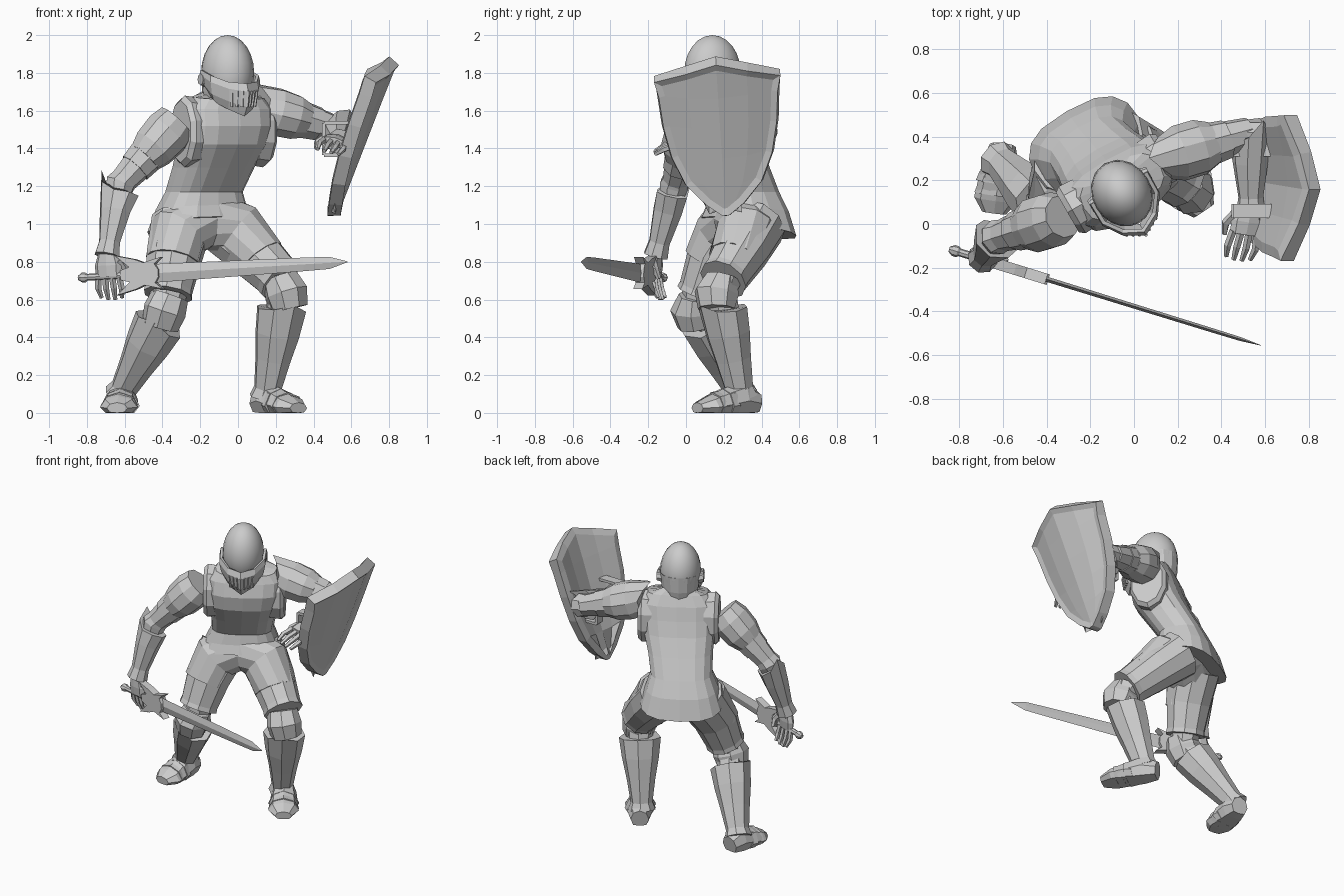
import bpy, bmesh, math
from mathutils import Vector as V

if "Cube" in bpy.data.objects:
    bpy.data.objects.remove(bpy.data.objects["Cube"])

FWD, LEFT, UP = V((.5, -.866, 0)), V((.866, .5, 0)), V((0, 0, 1))   # body is turned 30 degrees


def mesh(name, verts, faces, thick=0):
    me = bpy.data.meshes.new(name)
    me.from_pydata([tuple(v) for v in verts], [], faces)
    bm = bmesh.new()
    bm.from_mesh(me)
    bmesh.ops.recalc_face_normals(bm, faces=bm.faces)
    bm.to_mesh(me)
    bm.free()
    ob = bpy.data.objects.new(name, me)
    bpy.context.collection.objects.link(ob)
    if thick:
        m = ob.modifiers.new("thickness", 'SOLIDIFY')
        m.thickness, m.offset = thick, 0
    return ob


def loft(name, rings):
    n, k = len(rings[0]), len(rings)
    faces = [(r*n+i, r*n+(i+1) % n, r*n+n+(i+1) % n, r*n+n+i) for r in range(k-1) for i in range(n)]
    faces += [tuple(range(n)), tuple(range((k-1)*n, k*n))]
    return mesh(name, [v for r in rings for v in r], faces)


def strip(name, rows, thick=0):
    n = len(rows[0])
    faces = [(r*n+i, r*n+i+1, r*n+n+i+1, r*n+n+i) for r in range(len(rows)-1) for i in range(n-1)]
    return mesh(name, [v for r in rows for v in r], faces, thick)


def limb(name, pts, radii, front=FWD, n=8, peak=0, floor=False):
    """Faceted tube; radii are (side, front); peak draws the first rim to a point on the front."""
    pts, rings = [V(p) for p in pts], []
    for k, p in enumerate(pts):
        d = (pts[min(k+1, len(pts)-1)] - pts[max(k-1, 0)]).normalized()
        f = V(front)
        a = (f - d*f.dot(d)).normalized()
        b = d.cross(a)
        rs, rf = radii[k] if isinstance(radii[k], tuple) else (radii[k], radii[k])
        ring = []
        for i in range(n):
            t = math.tau*i/n
            q = p + a*rf*math.cos(t) + b*rs*math.sin(t)
            if k == 0 and peak:
                q -= d*peak*max(0, math.cos(t))**3
            if floor:
                q.z = max(q.z, 0)
            ring.append(q)
        rings.append(ring)
    return loft(name, rings)


def box(name, center, ax, ay, az):
    c, ax, ay, az = V(center), V(ax), V(ay), V(az)
    return loft(name, [[c+s*az+i*ax+j*ay for i, j in ((-1, -1), (1, -1), (1, 1), (-1, 1))] for s in (-1, 1)])


# Tunic: rings of centre, half width, half depth, front lift
rings = []
for c, w, h, lift in (((-.20, .33, .98), .275, .215, .06), ((-.195, .325, 1.08), .238, .185, .02),
                      ((-.18, .31, 1.17), .203, .152, 0), ((-.13, .25, 1.30), .215, .16, 0),
                      ((-.085, .195, 1.42), .238, .17, 0), ((-.065, .175, 1.52), .25, .16, 0),
                      ((-.06, .175, 1.61), .25, .135, 0), ((-.055, .17, 1.67), .20, .11, -.01),
                      ((-.055, .165, 1.69), .09, .085, -.05)):
    ring = []
    for i in range(16):
        s, co = math.sin(math.tau*i/16), math.cos(math.tau*i/16)
        e = [math.copysign(abs(q)**.7, q) for q in (s, co)]
        ring.append(V(c) + LEFT*w*e[0] + FWD*h*e[1] + UP*lift*co)
    rings.append(ring)
loft("tunic", rings)
for side, s in (("left", 1), ("right", -1)):
    c = V((-.075, .185, 1.49))
    limb(side + "_armhole_rim", [c+LEFT*s*.17, c+LEFT*s*.24, c+LEFT*s*.265],
         [(.125, .18), (.13, .19), (.11, .165)], UP, 10)
limb("trouser_saddle", [(-.345, .13, .80), (-.315, .20, .95), (-.165, .30, 1.03), (.0, .32, .96), (.12, .255, .81)],
     [.145, .16, .165, .16, .14], FWD, 12)
limb("neck", [(-.06, .165, 1.58), (-.055, .14, 1.72)], [.10, .085], n=10)

# Helmet
H = V((-.055, .14, 0))
def head(l, f, z): return H + LEFT*l + FWD*f + UP*z
bpy.ops.mesh.primitive_uv_sphere_add(segments=20, ring_count=12, radius=1, location=head(0, 0, 1.80),
                                     rotation=(0, 0, math.radians(30)))
dome = bpy.context.object
dome.name, dome.scale = "helmet_dome", (.135, .157, .20)
bpy.ops.object.shade_smooth_by_angle()
limb("helmet_skirt", [head(0, -.01, 1.80), head(0, -.02, 1.70), head(0, -.02, 1.61)],
     [(.134, .15), (.122, .135), (.105, .115)], n=14)
half = [(.145, -.03, 1.815, 1.73), (.143, .08, 1.785, 1.65), (.085, .165, 1.75, 1.61), (0, .212, 1.74, 1.575)]
cols = [(-l, f, t, b) for l, f, t, b in half] + half[-2::-1]
strip("visor", [[head(l*g, f*h, t+(b-t)*k) for l, f, t, b in cols]
                for k, g, h in ((0, .97, .92), (.25, 1, 1), (.7, .92, .93), (1, .78, .8))], .018)
for i in range(-3, 4):
    l = i*.026
    limb("visor_bar", [head(l, .222-.56*abs(l), 1.705), head(l*.9, .206-.52*abs(l), 1.62)], [.007, .009], n=4)
for s in (-1, 1):
    limb("visor_pivot", [head(s*.12, -.02, 1.765), head(s*.155, -.02, 1.765)], [.04, .03], UP, 8)

# Legs: hip, mid thigh, thigh end, knee, ankle, heel, toe
LEGS = {"left": ((-.08, .37, 1.0), (.06, .30, .87), (.22, .20, .71), (.245, .18, .63), (.15, .29, .09),
                 (.11, .37, .05), (.32, .06, .025), V((.5, -.87, .2))),
        "right": ((-.30, .27, 1.0), (-.34, .15, .82), (-.37, .08, .63), (-.385, .06, .54), (-.62, .29, .10),
                  (-.60, .36, .05), (-.64, .05, .025), V((-.1, -1, .1)))}
for side, (hip, mid, end, knee, ank, heel, toe, f) in LEGS.items():
    hip, mid, end, knee, ank, heel, toe = map(V, (hip, mid, end, knee, ank, heel, toe))
    limb(side + "_trouser", [hip, mid, end], [.165, .15, .125], f, 10)
    limb(side + "_trouser_cuff", [end+(mid-end)*.12, end+(end-mid)*.03], [.128, .132], f, 10)
    dn = (ank-knee).normalized()
    ax = (dn + (end-mid).normalized()).normalized()
    limb(side + "_knee_joint", [end, knee, knee+dn*.12], [.10, .09, .085], f)
    limb(side + "_knee_guard", [knee-ax*.085+f*.01, knee+f*.02, knee+ax*.085+f*.01],
         [(.10, .085), (.115, .125), (.10, .10)], f)
    limb(side + "_greave", [knee+dn*.09, knee+dn*.22, knee+dn*.36, ank-dn*.04, ank+dn*.01],
         [(.138, .13), (.122, .12), (.095, .10), (.072, .08), (.09, .092)], f, 8, .06)
    d = toe-heel
    limb(side + "_boot", [heel, heel+d*.25+UP*.02, heel+d*.5+UP*.01, heel+d*.8, toe],
         [(.06, .065), (.082, .10), (.09, .085), (.10, .06), (.055, .03)], UP, 8, floor=True)
    for k, r in ((.42, .098), (.6, .082)):
        limb(side + "_boot_plate", [heel+d*k, heel+d*(k+.13)], [(.09, r), (.102, r-.005)], UP, 8, floor=True)


# Hands: palm, four fingers and a thumb
def hand(name, wrist, d, spread, curl):
    w, d, s, c = V(wrist), V(d).normalized(), V(spread).normalized(), V(curl).normalized()
    limb(name + "_palm", [w-d*.02, w+d*.07, w+d*.13], [(.032, .045), (.034, .075), (.026, .07)], s)
    for i in range(4):
        b = w + d*.12 + s*(i-1.5)*.038
        limb(name + "_finger", [b, b+d*.07+c*.015+s*(i-1.5)*.006, b+d*(.135-.01*abs(i-1.5))+c*.04],
             [.018, .017, .011], s, 5)
    limb(name + "_thumb", [w+d*.04+s*.06, w+d*.09+s*.09+c*.03, w+d*.14+s*.08+c*.05], [.023, .02, .012], c, 5)

hand("right_hand", (-.69, -.16, .85), (.04, -.03, -1), (1, -.35, 0), (.3, .9, 0))
hand("left_hand", (.53, .08, 1.445), (-.18, -1, -.1), (-1, .15, .25), (-.3, 0, -1))

# Arms: shoulder, elbow, wrist, outward side of the arm, gauntlet spike side
ARMS = {"right": ((-.34, .03, 1.52), (-.625, -.06, 1.21), (-.69, -.155, .85), V((-.7, -.2, .6)), V((-.9, .35, .2))),
        "left": ((.16, .31, 1.605), (.53, .42, 1.50), (.535, .07, 1.44), V((.1, .2, 1)), V((.5, .2, .8)))}
for side, (sh, el, wr, out, spike) in ARMS.items():
    sh, el, wr = V(sh), V(el), V(wr)
    d, e = el-sh, wr-el
    limb(side + "_upper_arm", [sh, sh+d*.5, el], [.105, .095, .07], out)
    limb(side + "_shoulder_guard", [sh-d*.06, sh+d*.12, sh+d*.38, sh+d*.55],
         [(.10, .115), (.13, .13), (.13, .12), (.10, .095)], out, 10, .10 if side == "left" else 0)
    limb(side + "_arm_plate", [sh+d*.5, sh+d*.72], [.10, .09], out, 8)
    limb(side + "_elbow_guard", [el-d*.13, el, el+e*.16], [.07, .082, .07], out, 8)
    limb(side + "_forearm", [el, wr], [.07, .05], spike)
    limb(side + "_gauntlet", [el+e*.14, el+e*.4, el+e*.85, wr+e*.05],
         [(.085, .115), (.08, .085), (.058, .058), (.068, .07)], spike, 8, .12)

# Shield: curved plate with a raised rim
up, nrm = V((.36, -.06, .93)).normalized(), V((.93, 0, -.36)).normalized()
across = nrm.cross(up) * -1
tip, bm = V((.545, .21, 1.045)), bmesh.new()
rows = []
for hw, v in ((.02, .0), (.10, .06), (.20, .17), (.265, .32), (.30, .49), (.315, .66), (.335, .755)):
    row = []
    for k in (-1, -.5, 0, .5, 1):
        u = k*hw
        lift = (.10, .045, -.01)[int(abs(k)*2)] if v > .75 else 0
        row.append(bm.verts.new(tip + across*u + up*(v+lift) - nrm*(.45*u*u + .09*abs(u))))
    rows.append(row)
for a, b in zip(rows, rows[1:]):
    for i in range(4):
        bm.faces.new((a[i], a[i+1], b[i+1], b[i]))
bmesh.ops.recalc_face_normals(bm, faces=bm.faces)
if sum(f.normal.dot(nrm) for f in bm.faces) < 0:
    bmesh.ops.reverse_faces(bm, faces=bm.faces)
bmesh.ops.inset_region(bm, faces=bm.faces[:], thickness=.035, use_even_offset=True, use_boundary=True)
bmesh.ops.translate(bm, verts=[v for v in bm.verts if not v.is_boundary], vec=-nrm*.015)
me = bpy.data.meshes.new("shield")
bm.to_mesh(me)
bm.free()
shield = bpy.data.objects.new("shield", me)
bpy.context.collection.objects.link(shield)
m = shield.modifiers.new("thickness", 'SOLIDIFY')
m.thickness, m.offset = .07, -1
for y in (.06, .34):
    for dz in (-.085, .085):
        x1 = .60 + .35*dz
        box("shield_strap", ((.455+x1)/2, y, 1.45+dz), ((x1-.455)/2, 0, 0), (0, .032, 0), (0, 0, .009))
    box("shield_strap_back", (.455, y, 1.45), (.009, 0, 0), (0, .032, 0), (0, 0, .085))

# Sword: s runs from pommel to tip, t across the blade
P0, D = V((-.845, -.115, .715)), V((1.425, -.44, .085))
L, D = D.length, D.normalized()
T = (UP - D*D.z).normalized()
N = D.cross(T)
def at(s): return P0 + D*s
limb("sword_grip", [at(.03), at(.36)], [.018, .02], T)
limb("sword_pommel", [at(0), at(.02), at(.04), at(.055)], [.012, .026, .026, .015], T)
limb("sword_blade", [at(.38), at(1.25), at(L-.1), at(L)], [(.012, .05), (.010, .036), (.009, .032), (.001, .002)], T, 4)
top = [(.24, .025), (.29, .04), (.215, .105), (.32, .08), (.37, .06), (.47, .085), (.43, .05), (.45, .02)]
outline = top + [(s, -t) for s, t in reversed(top)]
loft("sword_guard", [[at(s)+T*t+N*w for s, t in outline] for w in (-.025, .025)])
